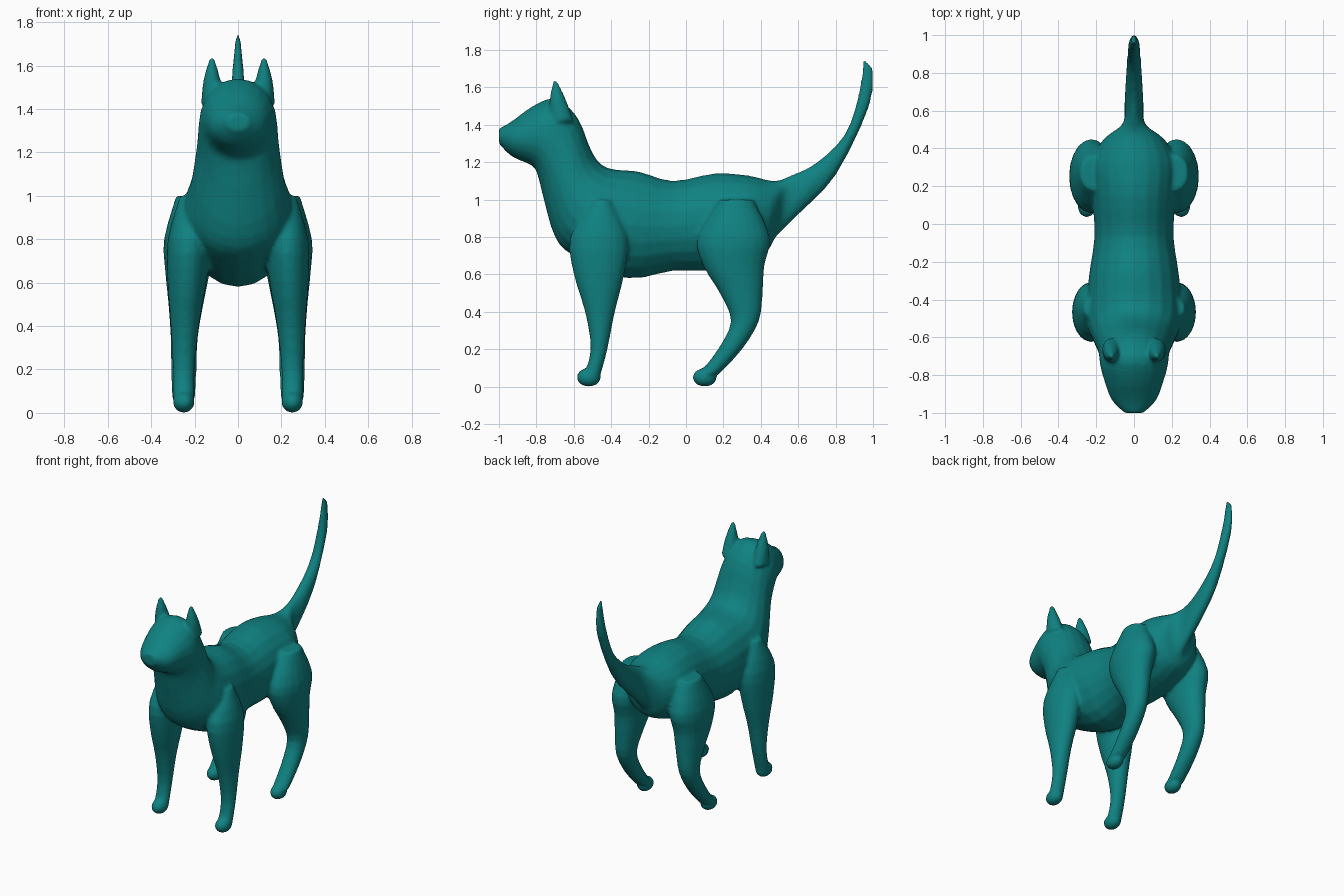
import bpy, bmesh, math
from mathutils import Vector, Matrix

if "Cube" in bpy.data.objects:
    bpy.data.objects.remove(bpy.data.objects["Cube"])

teal = bpy.data.materials.new("teal")
teal.use_nodes = True
teal.diffuse_color = (0.005, 0.22, 0.22, 1)
teal.node_tree.nodes["Principled BSDF"].inputs["Base Color"].default_value = teal.diffuse_color


def ring(half_width, upper, lower, x=0):
    """An elliptical section spanning two opposite (y, z) edge points."""
    return Vector((x, half_width, *upper, *lower))


def smooth_path(rings, steps=3):
    """Add in-between sections along a Catmull-Rom spline."""
    path = []
    for i in range(len(rings) - 1):
        start, end = rings[i], rings[i + 1]
        before = rings[max(i - 1, 0)]
        after = rings[min(i + 2, len(rings) - 1)]
        leave, arrive = (end - before) / 2, (after - start) / 2
        for step in range(steps):
            t = step / steps
            ease = t * t * (3 - 2 * t)
            path.append(start.lerp(end, ease)
                        + leave * (t * (1 - t) ** 2)
                        - arrive * (t * t * (1 - t)))
    return path + [rings[-1]]


def loft(bm, rings, sides=20):
    """Skin a closed tube over the smoothed sections."""
    loops = []
    for x, half_width, *edges in smooth_path(rings):
        upper, lower = Vector((x, *edges[:2])), Vector((x, *edges[2:]))
        middle, half_height = (upper + lower) / 2, (upper - lower) / 2
        across = Vector((half_width, 0, 0))
        angles = [math.tau * i / sides for i in range(sides)]
        loops.append([bm.verts.new(middle + half_height * math.cos(a) + across * math.sin(a))
                      for a in angles])
    for near, far in zip(loops, loops[1:]):
        for i in range(sides):
            j = (i + 1) % sides
            bm.faces.new((near[i], near[j], far[j], far[i]))
    bm.faces.new(loops[0][::-1])
    bm.faces.new(loops[-1])


def leg(bm, side, slices, paw_y):
    """Loft a leg from (height, front, back) slices and finish it with a paw."""
    rings = []
    for z, front, back in slices:
        # Deeper slices are also wider, and the leg leans in towards the spine
        half_width = 0.03 + 0.22 * (back - front)
        x = 0.25 - 0.05 * max(0, z - 0.3)
        rings.append(ring(half_width, (front, z), (back, z), side * x))
    loft(bm, rings)
    paw = Matrix.Translation((side * 0.25, paw_y, 0.05)) @ Matrix.Diagonal((1, 1.3, 1, 1))
    bmesh.ops.create_icosphere(bm, subdivisions=3, radius=0.05, matrix=paw)


# Spine sections from nose to tail tip
spine = dict(
    nose=ring(0.05, (-1, 1.38), (-1, 1.3)),
    muzzle=ring(0.12, (-0.93, 1.42), (-0.93, 1.23)),
    brow=ring(0.16, (-0.82, 1.5), (-0.82, 1.18)),
    crown=ring(0.18, (-0.7, 1.54), (-0.79, 1.12)),
    nape=ring(0.19, (-0.58, 1.44), (-0.76, 1)),
    neck=ring(0.22, (-0.5, 1.25), (-0.7, 0.8)),
    withers=ring(0.25, (-0.42, 1.17), (-0.6, 0.7)),
    chest=ring(0.24, (-0.25, 1.15), (-0.32, 0.58)),
    waist=ring(0.21, (-0.07, 1.1), (-0.07, 0.62)),
    loin=ring(0.22, (0.15, 1.14), (0.1, 0.62)),
    hips=ring(0.23, (0.33, 1.13), (0.3, 0.66)),
    rump=ring(0.16, (0.47, 1.1), (0.43, 0.72)),
    tail_root=ring(0.06, (0.56, 1.13), (0.48, 0.8)),
    tail_base=ring(0.05, (0.7, 1.2), (0.6, 0.92)),
    tail_bend=ring(0.04, (0.85, 1.35), (0.8, 1.13)),
    tail_rise=ring(0.03, (0.92, 1.55), (0.98, 1.5)),
    tail_tip=ring(0.01, (0.95, 1.76), (1, 1.7)),
)

# Leg slices from the top down
front_slices = [(1, -0.5, -0.4), (0.8, -0.62, -0.31), (0.6, -0.6, -0.33),
                (0.4, -0.54, -0.38), (0.2, -0.51, -0.42), (0.05, -0.55, -0.46)]
hind_slices = [(1, 0.18, 0.36), (0.8, 0.06, 0.45), (0.65, 0.09, 0.42), (0.5, 0.18, 0.41),
               (0.35, 0.24, 0.39), (0.2, 0.17, 0.3), (0.07, 0.07, 0.18)]

bm = bmesh.new()
loft(bm, list(spine.values()))
for side in (-1, 1):
    leg(bm, side, front_slices, paw_y=-0.52)
    leg(bm, side, hind_slices, paw_y=0.1)
    # Pointed ear
    ear_x = side * 0.12
    loft(bm, [ring(0.05, (-0.73, 1.42), (-0.6, 1.42), ear_x),
              ring(0.04, (-0.73, 1.53), (-0.64, 1.53), ear_x),
              ring(0.01, (-0.71, 1.64), (-0.69, 1.64), ear_x)])
bmesh.ops.recalc_face_normals(bm, faces=bm.faces)
mesh = bpy.data.meshes.new("cat_body")
bm.to_mesh(mesh)
bm.free()
mesh.materials.append(teal)
cat = bpy.data.objects.new("cat_body", mesh)
bpy.context.collection.objects.link(cat)

# Fuse the parts into one continuous skin and soften the joins
fuse = cat.modifiers.new("fuse", 'REMESH')
fuse.mode = 'VOXEL'
fuse.voxel_size = 0.012
fuse.use_smooth_shade = True
soften = cat.modifiers.new("soften", 'SMOOTH')
soften.factor = 0.5
soften.iterations = 4
